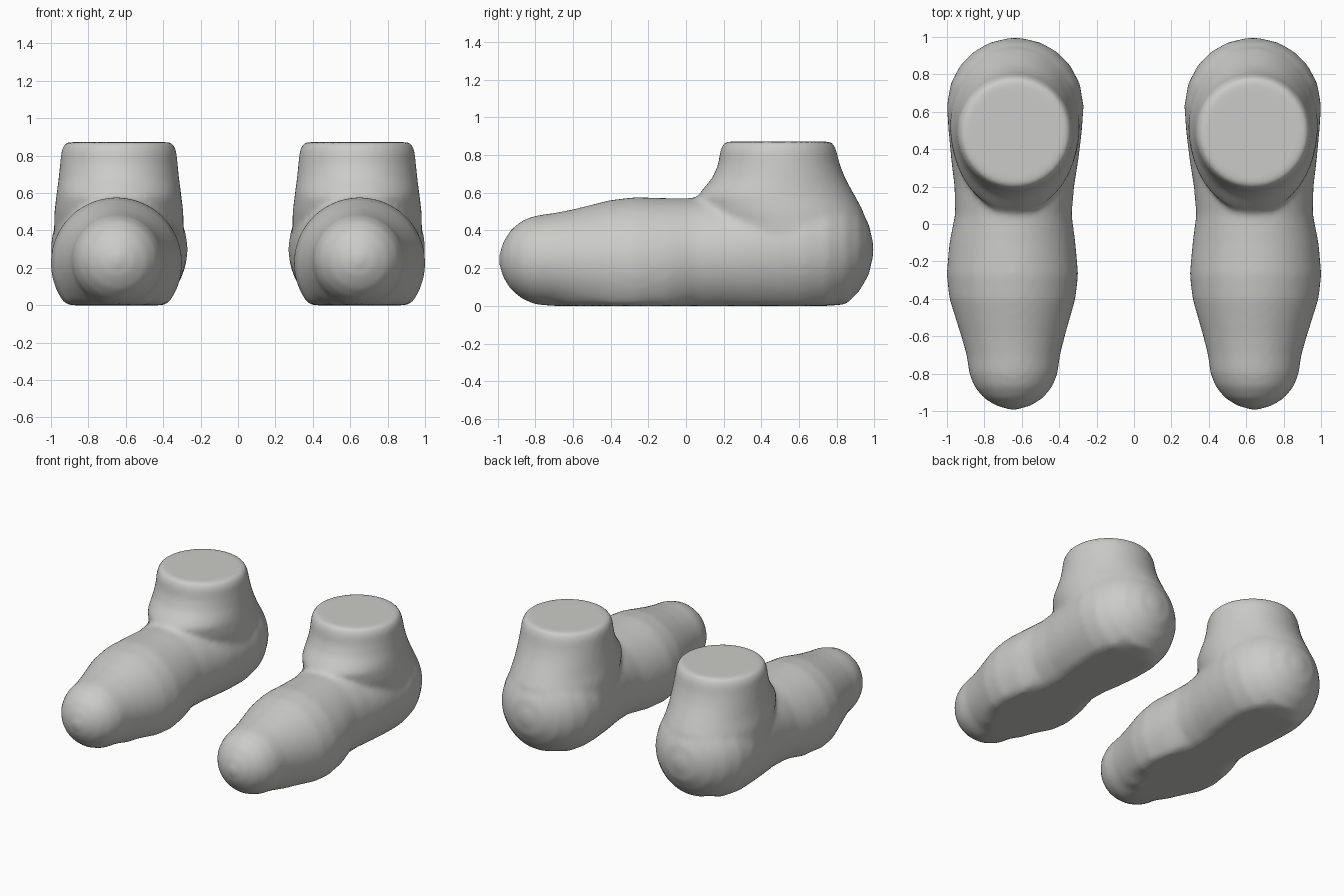
import bpy, bmesh, math

if "Cube" in bpy.data.objects:
    bpy.data.objects.remove(bpy.data.objects["Cube"])

SEG = 48

skin = bpy.data.materials.new("warm_grey")
skin.diffuse_color = (0.6, 0.6, 0.58, 1)
skin.use_nodes = True
skin.node_tree.nodes["Principled BSDF"].inputs["Base Color"].default_value = skin.diffuse_color

# Foot sections along y: (y, centre x, centre z, radius); the sole is cut flat at z = 0
FOOT = [
    (-0.993, .645, .245, .02), (-.97, .645, .245, .095), (-.93, .645, .245, .159),
    (-.87, .645, .245, .208), (-.8, .645, .243, .236), (-.7, .645, .243, .25),
    (-.6, .647, .235, .277), (-.4, .65, .225, .337), (-.27, .65, .225, .352),
    (-.1, .65, .235, .337), (.05, .645, .26, .312), (.2, .64, .27, .32),
    (.35, .637, .28, .341), (.5, .635, .29, .357), (.63, .635, .3, .366),
    (.75, .635, .3, .346), (.85, .635, .3, .293), (.92, .635, .3, .223),
    (.97, .635, .3, .136), (.995, .635, .3, .03),
]
# Ankle sections going up: (z, front y, back y, half width)
ANKLE = [
    (.3, .2, .97, .35), (.5, .08, .943, .345), (.58, .06, .9, .335),
    (.62, .09, .877, .33), (.68, .14, .845, .322), (.75, .17, .817, .315),
    (.83, .183, .797, .307), (.872, .205, .775, .284),
]
ANGLES = [2 * math.pi * i / SEG for i in range(SEG)]


def foot_ring(y, cx, cz, r):
    return [(cx + r * math.cos(a), y, max(0, cz + r * math.sin(a))) for a in ANGLES]


def ankle_ring(z, front, back, rx):
    cy, ry = (front + back) / 2, (back - front) / 2
    return [(.637 + rx * math.cos(a), cy + ry * math.sin(a), z) for a in ANGLES]


def loft(bm, rings, side):
    """Skin a closed tube through the rings and cap both ends."""
    rows = [[bm.verts.new((side * x, y, z)) for x, y, z in ring] for ring in rings]
    for a, b in zip(rows, rows[1:]):
        for i in range(SEG):
            j = (i + 1) % SEG
            bm.faces.new((a[i], a[j], b[j], b[i]))
    bm.faces.new(rows[0])
    bm.faces.new(rows[-1])


def build_foot(name, side):
    bm = bmesh.new()
    loft(bm, [foot_ring(*s) for s in FOOT], side)
    loft(bm, [ankle_ring(*s) for s in ANKLE], side)
    bmesh.ops.recalc_face_normals(bm, faces=bm.faces)
    mesh = bpy.data.meshes.new(name)
    bm.to_mesh(mesh)
    bm.free()
    mesh.materials.append(skin)
    ob = bpy.data.objects.new(name, mesh)
    bpy.context.collection.objects.link(ob)
    # Fuse foot and ankle into one soft skin
    fuse = ob.modifiers.new("fuse", 'REMESH')
    fuse.mode = 'VOXEL'
    fuse.voxel_size = 0.018
    fuse.use_smooth_shade = True
    soften = ob.modifiers.new("soften", 'SMOOTH')
    soften.factor = 0.5
    soften.iterations = 8
    return ob


build_foot("left_foot", -1)
build_foot("right_foot", 1)
